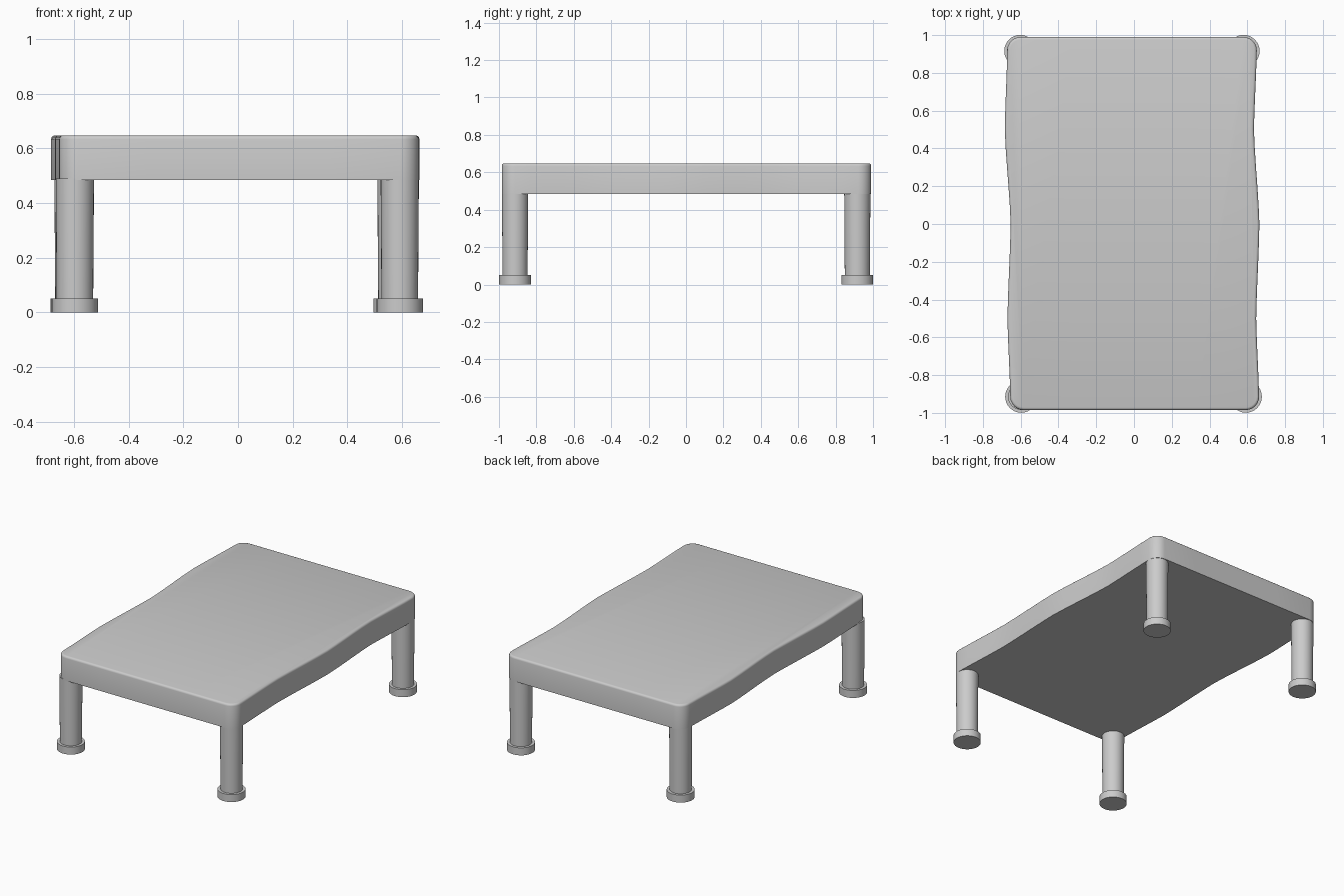
import bpy, bmesh
from math import sin, cos, pi

if "Cube" in bpy.data.objects:
    bpy.data.objects.remove(bpy.data.objects["Cube"])

Z0, Z1 = 0.485, 0.648          # underside and top of the boards
R = 0.07                       # rounded corners in plan


def finish(bm, name):
    bmesh.ops.recalc_face_normals(bm, faces=bm.faces)
    me = bpy.data.meshes.new(name)
    bm.to_mesh(me)
    bm.free()
    ob = bpy.data.objects.new(name, me)
    bpy.context.collection.objects.link(ob)
    bpy.ops.object.select_all(action='DESELECT')
    bpy.context.view_layer.objects.active = ob
    ob.select_set(True)
    bpy.ops.object.shade_smooth_by_angle(angle=0.6)
    return ob


def wavy(knots, n=5):
    """Softly eased wavy edge through (x, y) knots."""
    pts = []
    for (xa, ya), (xb, yb) in zip(knots, knots[1:]):
        for i in range(n):
            t = i / n
            e = 0.5 * t + 0.5 * (t * t * (3 - 2 * t))
            pts.append((xa + (xb - xa) * e, ya + (yb - ya) * t))
    return pts + [knots[-1]]


def corner(cx, cy, start):
    return [(cx + R * cos(start + a * pi / 12), cy + R * sin(start + a * pi / 12))
            for a in range(1, 6)]


# plan outline, counter-clockwise: right edge, back, left edge, front
right = wavy([(0.662, -0.915), (0.647, -0.5), (0.664, 0), (0.635, 0.5), (0.65, 0.92)])
left = wavy([(-0.671, 0.92), (-0.684, 0.5), (-0.653, 0), (-0.67, -0.5), (-0.655, -0.915)])
outline = (right + corner(0.65 - R, 0.92, 0) + [(0.58, 0.99), (-0.601, 0.99)]
           + corner(-0.671 + R, 0.92, pi / 2) + left
           + corner(-0.655 + R, -0.915, pi) + [(-0.585, -0.985), (0.592, -0.985)]
           + corner(0.662 - R, -0.915, 1.5 * pi))


def slab():
    """Whole top with a softened upper rim."""
    bm = bmesh.new()
    low = bm.faces.new([bm.verts.new((x, y, Z0)) for x, y in outline])
    ret = bmesh.ops.extrude_face_region(bm, geom=[low], use_keep_orig=True)
    verts = [g for g in ret['geom'] if isinstance(g, bmesh.types.BMVert)]
    bmesh.ops.translate(bm, verts=verts, vec=(0, 0, Z1 - Z0))
    bmesh.ops.recalc_face_normals(bm, faces=bm.faces)
    rim = [e for e in bm.edges if all(v.co.z > Z1 - 0.001 for v in e.verts)]
    bmesh.ops.bevel(bm, geom=rim, offset=0.014, segments=3, profile=0.5,
                    affect='EDGES')
    return bm


# four boards cut from the top, butted together
cuts = [-0.333, 0.0, 0.333]
for i in range(4):
    bm = slab()
    sides = ([(cuts[i - 1], -1)] if i > 0 else []) + ([(cuts[i], 1)] if i < 3 else [])
    for x, s in sides:
        geom = bm.verts[:] + bm.edges[:] + bm.faces[:]
        res = bmesh.ops.bisect_plane(bm, geom=geom, plane_co=(x, 0, 0),
                                     plane_no=(s, 0, 0), clear_outer=True)
        edges = [g for g in res['geom_cut'] if isinstance(g, bmesh.types.BMEdge)]
        bmesh.ops.contextual_create(bm, geom=edges)
    finish(bm, f"top_board_{i + 1}")


def cylinder(name, x, y, z0, z1, r0, r1):
    bm = bmesh.new()
    bmesh.ops.create_cone(bm, cap_ends=True, segments=32, radius1=r0, radius2=r1,
                          depth=z1 - z0)
    bmesh.ops.translate(bm, verts=bm.verts, vec=(x, y, (z0 + z1) / 2))
    finish(bm, name)


# legs with wider round feet
for name, x, y in [("front_left", -0.597, -0.914), ("front_right", 0.592, -0.914),
                   ("back_left", -0.602, 0.916), ("back_right", 0.58, 0.916)]:
    cylinder(name + "_leg", x, y, 0.05, Z0 + 0.005, 0.067, 0.07)
    cylinder(name + "_foot", x, y, 0.0, 0.05, 0.085, 0.085)
